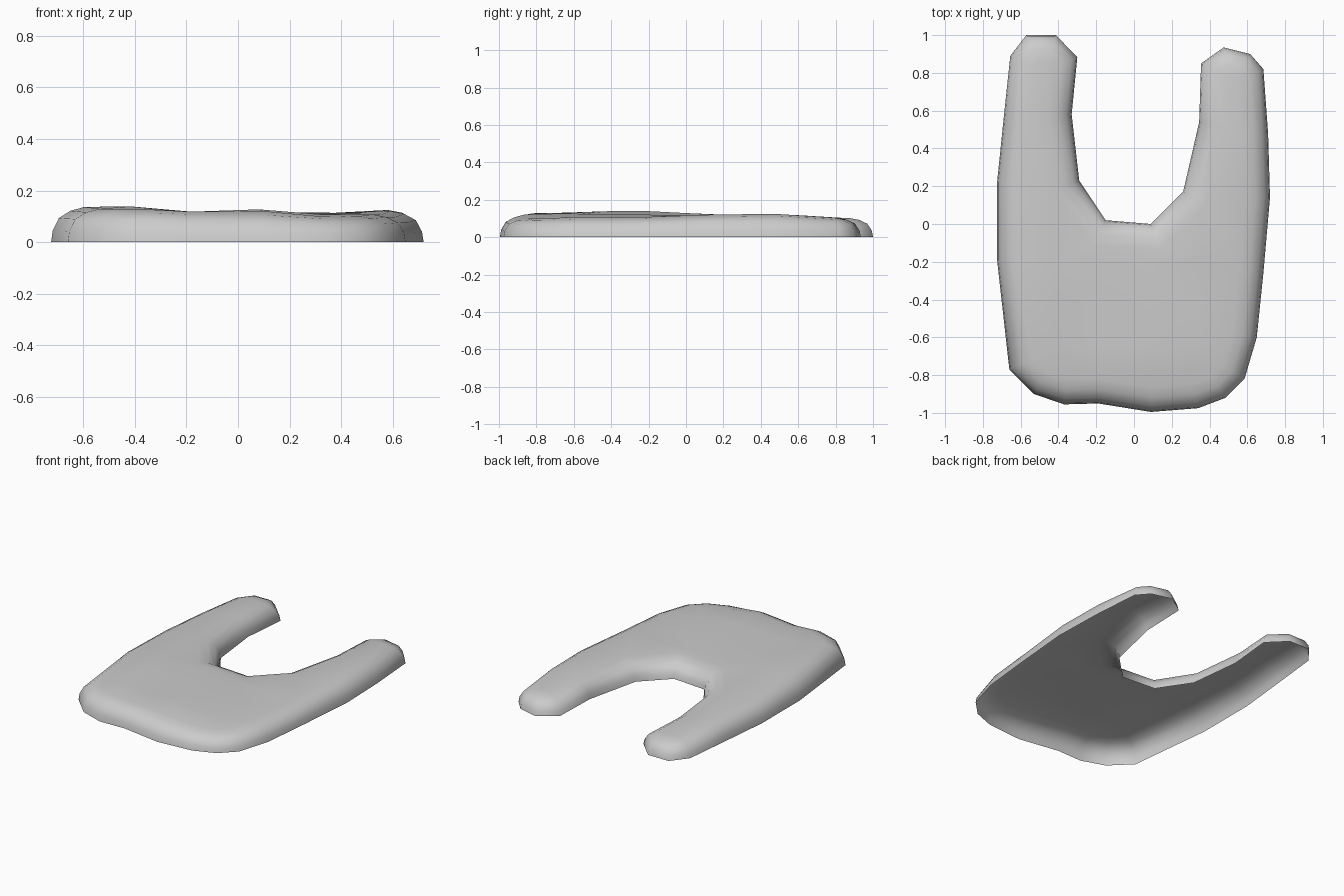
import bpy, bmesh
from mathutils import Vector
from mathutils.geometry import delaunay_2d_cdt

if "Cube" in bpy.data.objects:
    bpy.data.objects.remove(bpy.data.objects["Cube"])

# Outline of the U-shaped pad, counter-clockwise seen from above
OUTLINE = [Vector(p) for p in [
    (-.66, -.77), (-.53, -.90), (-.37, -.955), (-.19, -.95), (.09, -.995),
    (.34, -.975), (.485, -.92), (.585, -.82), (.65, -.60), (.685, -.26),
    (.72, .14), (.71, .48), (.685, .82), (.615, .90), (.475, .935),
    (.355, .85), (.345, .54), (.26, .17), (.09, 0), (-.15, .02),
    (-.29, .23), (-.33, .58), (-.30, .885), (-.415, 1), (-.57, 1),
    (-.655, .89), (-.69, .56), (-.725, .22), (-.725, -.19)]]

# Rounded edge: inset distance and share of the local height
EDGE = [(0, 0), (.006, .32), (.03, .68), (.075, .88), (.13, .98)]

# Gentle unevenness of the top: x, y, height
BUMPS = [(-.45, -.3, .142), (-.5, -.8, .132), (-.18, -.6, .115), (-.18, -.2, .113),
         (.08, -.7, .128), (.08, -.3, .122), (.36, -.8, .102), (.36, -.3, .102),
         (.6, -.4, .112), (.64, .4, .132), (.45, .4, .115), (.5, .82, .108),
         (-.5, .5, .122), (-.5, .85, .105)]


def height(p):
    weights = [1 / ((p - Vector((x, y))).length_squared + .01) ** 2 for x, y, _ in BUMPS]
    return sum(w * b[2] for w, b in zip(weights, BUMPS)) / sum(weights)


def inset(points, d):
    result = []
    for i, p in enumerate(points):
        a = (p - points[i - 1]).normalized()
        b = (points[(i + 1) % len(points)] - p).normalized()
        n1, n2 = Vector((-a.y, a.x)), Vector((-b.y, b.x))
        result.append(p + (n1 + n2) * d / (1 + n1.dot(n2)))
    return result


# Stack the inset rings into an open-bottomed shell
bm = bmesh.new()
rings = []
for d, share in EDGE:
    flat = inset(OUTLINE, d)
    rings.append([bm.verts.new((p.x, p.y, share * height(p))) for p in flat])
n = len(OUTLINE)
for low, high in zip(rings, rings[1:]):
    for i in range(n):
        j = (i + 1) % n
        bm.faces.new((low[i], low[j], high[j], high[i]))

# Close the top, following its unevenness with a few inner points
inner = [Vector((x, y)) for x in (-.42, -.18, .08, .34) for y in (-.65, -.42, -.2)]
border = [(i, (i + 1) % n) for i in range(n)]
points, _, tris, origin, _, _ = delaunay_2d_cdt(flat + inner, border, [], 1, 1e-5)
top = []
for p, src in zip(points, origin):
    on_ring = [k for k in src if k < n]
    top.append(rings[-1][on_ring[0]] if on_ring else bm.verts.new((p.x, p.y, height(p))))
for t in tris:
    bm.faces.new([top[k] for k in t])
bmesh.ops.recalc_face_normals(bm, faces=bm.faces)
bm.normal_update()
if sum(f.normal.z for f in bm.faces) < 0:
    bmesh.ops.reverse_faces(bm, faces=bm.faces)
for f in bm.faces:
    f.smooth = True

mesh = bpy.data.meshes.new("u_shaped_pad")
bm.to_mesh(mesh)
bm.free()
pad = bpy.data.objects.new("u_shaped_pad", mesh)
bpy.context.collection.objects.link(pad)
